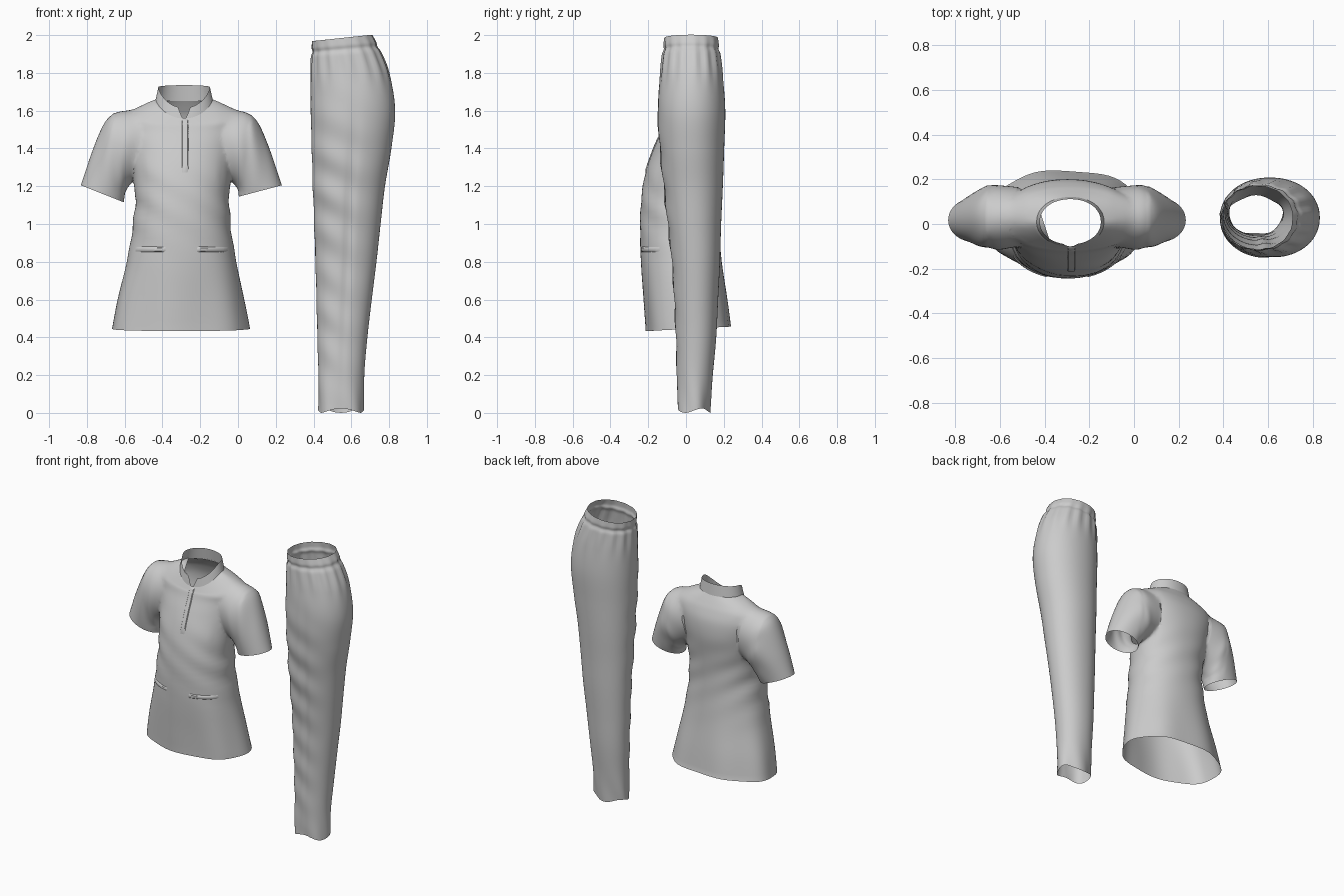
import bpy, bmesh, math
from mathutils import Vector

if "Cube" in bpy.data.objects:
    bpy.data.objects.remove(bpy.data.objects["Cube"])

N = 72


def sample(rows, t):
    """Smooth (Catmull-Rom) value of a row table at fractional index t."""
    i = min(int(t), len(rows) - 2)
    f = t - i
    out = []
    for a, b, c, d in zip(rows[max(i - 1, 0)], rows[i], rows[i + 1],
                          rows[min(i + 2, len(rows) - 1)]):
        m0, m1 = (c - a) / 2, (d - b) / 2
        out.append((2*f**3 - 3*f*f + 1) * b + (f**3 - 2*f*f + f) * m0
                   + (3*f*f - 2*f**3) * c + (f**3 - f*f) * m1)
    return out


def steps(rows, per):
    n = (len(rows) - 1) * per
    return [k / per for k in range(n + 1)]


def unit(a, n):
    c, s = math.cos(a), math.sin(a)
    return (math.copysign(abs(c) ** (2 / n), c), math.copysign(abs(s) ** (2 / n), s))


def gauss(v, mid, w):
    return math.exp(-((v - mid) / w) ** 2)


def loft(name, rings, closed=True, caps=False):
    bm = bmesh.new()
    vs = [[bm.verts.new(p) for p in r] for r in rings]
    m = len(rings[0])
    for a, b in zip(vs, vs[1:]):
        for j in range(m if closed else m - 1):
            k = (j + 1) % m
            bm.faces.new((a[j], a[k], b[k], b[j]))
    if caps:
        bm.faces.new(vs[0])
        bm.faces.new(vs[-1])
    bmesh.ops.recalc_face_normals(bm, faces=bm.faces)
    me = bpy.data.meshes.new(name)
    bm.to_mesh(me)
    bm.free()
    ob = bpy.data.objects.new(name, me)
    bpy.context.collection.objects.link(ob)
    return ob


def activate(ob):
    bpy.ops.object.select_all(action='DESELECT')
    ob.select_set(True)
    bpy.context.view_layer.objects.active = ob


# Tunic torso rows: z, x left, x right, y front, y back, front neckline drop
TORSO = [(0.445, -.67, .06, -.21, .24, 0), (0.6, -.64, .03, -.222, .22, 0),
         (0.8, -.59, -.01, -.238, .19, 0), (1.0, -.555, -.04, -.243, .172, 0),
         (1.15, -.545, -.045, -.235, .172, 0), (1.28, -.56, -.035, -.212, .185, 0),
         (1.4, -.575, -.02, -.17, .2, 0), (1.5, -.595, .01, -.135, .195, .02),
         (1.57, -.6, .03, -.12, .172, .05), (1.615, -.54, -.03, -.112, .148, .08),
         (1.66, -.435, -.135, -.1, .12, .1)]


def torso_point(t, c, s):
    z, x0, x1, y0, y1, drop = sample(TORSO, t)
    if t == 0:
        z += .02 * s * .6
    return Vector(((x0 + x1) / 2 + c * (x1 - x0) / 2,
                   (y0 + y1) / 2 + s * (y1 - y0) / 2,
                   z - drop * max(0, -s) ** 1.5))


def torso_ring(t):
    ring = []
    for j in range(N):
        a = math.tau * j / N
        c, s = unit(a, 2.15)
        p = torso_point(t, c, s)
        # soft drape: vertical flutes at the hem, diagonal creases at the waist
        fold = .005 * math.sin(7 * a + 1) * gauss(p.z, .45, .3)
        fold += .005 * math.sin(38 * p.z + 3 * math.cos(a) * 2) * gauss(p.z, 1.1, .2) * (.4 + .6 * c * c)
        ring.append(p + Vector((c, s, 0)) * fold)
    return ring


tunic = loft("tunic", [torso_ring(t) for t in steps(TORSO, 5)], caps=True)

# Sleeve rows: top edge (x, z), under edge (x, z), y front, y back
SLEEVE = [(.22, 1.605, .19, 1.27, -.10, .165), (.32, 1.6, .25, 1.225, -.115, .175),
          (.37, 1.578, .28, 1.195, -.115, .178), (.415, 1.52, .293, 1.17, -.108, .168),
          (.475, 1.375, .30, 1.15, -.095, .145), (.532, 1.205, .305, 1.115, -.08, .115)]

for side in (-1, 1):
    rings = []
    for t in steps(SLEEVE, 5):
        px, pz, qx, qz, y0, y1 = sample(SLEEVE, t)
        if side > 0:
            qz += .03 * t / 5
        top, low = Vector((px, 0, pz)), Vector((qx, 0, qz))
        ring = []
        for j in range(48):
            a = math.tau * j / 48
            w = .004 * math.sin(5 * a + 2.2 * t) * math.sin(math.pi * t / 5)
            p = (top + low) / 2 + (top - low) * (.5 + w) * math.cos(a)
            p.y = (y0 + y1) / 2 + ((y1 - y0) / 2 + w) * math.sin(a)
            p.x = -.30 + side * p.x
            ring.append(p)
        rings.append(ring)
    sleeve = loft("sleeve_part", rings, caps=True)
    activate(tunic)
    mod = tunic.modifiers.new("join_sleeve", 'BOOLEAN')
    mod.operation, mod.solver, mod.object = 'UNION', 'EXACT', sleeve
    bpy.ops.object.modifier_apply(modifier=mod.name)
    bpy.data.objects.remove(sleeve)

# Open the neck, hem and cuffs, then soften the armhole seams
bm = bmesh.new()
bm.from_mesh(tunic.data)
bm.normal_update()
dead = []
for f in bm.faces:
    c = f.calc_center_median()
    neck = c.z > 1.5 and ((c.x + .285) / .15) ** 2 + ((c.y - .01) / .11) ** 2 < .8
    if len(f.verts) > 30 or neck or (c.z < .47 and f.normal.z < -.9):
        dead.append(f)
bmesh.ops.delete(bm, geom=dead, context='FACES')
bmesh.ops.remove_doubles(bm, verts=bm.verts, dist=.001)
seam = [v for v in bm.verts if .2 < abs(v.co.x + .295) < .36 and v.co.z > 1.16 and not v.is_boundary]
for _ in range(8):
    bmesh.ops.smooth_vert(bm, verts=seam, factor=.5, use_axis_x=True, use_axis_y=True, use_axis_z=True)
bm.to_mesh(tunic.data)
bm.free()

# Standing collar, open in a V at the front
rings = []
for k in range(5):
    h = k / 4
    ring = []
    for j in range(61):
        gap = .02 + .2 * h
        a = -math.pi / 2 + gap + (math.tau - 2 * gap) * j / 60
        c, s = unit(a, 2.1)
        p = torso_point(len(TORSO) - 1, c * (1.02 - .11 * h), s * (1.02 - .1 * h))
        p.z = 1.65 - .1 * max(0, -s) ** 1.5 + h * (.075 + .01 * s)
        ring.append(p)
    rings.append(ring)
loft("collar", rings, closed=False)


def front_strip(name, ts, xs, lift):
    """Thin raised band lying on the front of the torso."""
    rows = []
    for i, t in enumerate(ts):
        row = []
        for k, x in enumerate(xs):
            _, x0, x1, *_r = sample(TORSO, t)
            u = (x - (x0 + x1) / 2) / ((x1 - x0) / 2)
            s = -(1 - abs(u) ** 2.15) ** (1 / 2.15)
            edge = i in (0, len(ts) - 1) or k in (0, len(xs) - 1)
            row.append(torso_point(t, u, s) - Vector((0, -.002 if edge else lift, 0)))
        rows.append(row)
    return loft(name, rows, closed=False)


# Button placket and the two pocket welts
front_strip("placket", [4.9 + 4.9 * i / 24 for i in range(25)], [-.298, -.293, -.28, -.267, -.262], .005)
for name, x0, x1 in (("pocket_welt_left", -.55, -.38), ("pocket_welt_right", -.22, -.05)):
    front_strip(name, [2.25, 2.28, 2.36, 2.39], [x0 + (x1 - x0) * i / 12 for i in range(13)], .006)

# Trouser rows: z, x left, x right, y front, y back
TROUSERS = [(.012, .425, .665, -.045, .125), (.2, .425, .668, -.05, .142),
            (.4, .42, .685, -.055, .16), (.6, .415, .708, -.065, .17),
            (.8, .41, .733, -.078, .18), (1.0, .403, .755, -.1, .186),
            (1.2, .396, .778, -.122, .195), (1.4, .39, .812, -.142, .202),
            (1.6, .385, .832, -.152, .208), (1.78, .385, .803, -.138, .196),
            (1.92, .39, .745, -.122, .178), (1.985, .392, .71, -.115, .17)]
rings = []
for t in steps(TROUSERS, 12):
    z, x0, x1, y0, y1 = sample(TROUSERS, t)
    ring = []
    for j in range(N):
        a = math.tau * j / N
        c, s = unit(a, 2.1)
        # waistband pinch, gathers below it, and creases down the front left
        r = -.007 * gauss(z, 1.925, .014)
        r += .005 * math.sin(15 * a) * gauss(z, 1.86, .1)
        inner = max(0, math.cos(a - 4.2)) ** 2
        r += .006 * inner * math.sin(30 * z + 3 * c) * (gauss(z, 1.2, .35) + .6 * gauss(z, .5, .4))
        r += .004 * math.sin(5 * a + 9 * z) * gauss(z, 0, .15)
        r -= .01 * gauss(a, 4.75, .12) * gauss(z, 1.0, .6)
        zz = z + .017 * c * max(0, (z - 1.6) / .385) + .012 * math.sin(3 * a) * gauss(z, 0, .06)
        ring.append(((x0 + x1) / 2 + c * ((x1 - x0) / 2 + r),
                     (y0 + y1) / 2 + s * ((y1 - y0) / 2 + r), zz))
    rings.append(ring)
loft("trousers", rings)

# Smooth shading on every garment part
for ob in list(bpy.context.scene.objects):
    activate(ob)
    bpy.ops.object.shade_smooth_by_angle(angle=math.radians(50))
